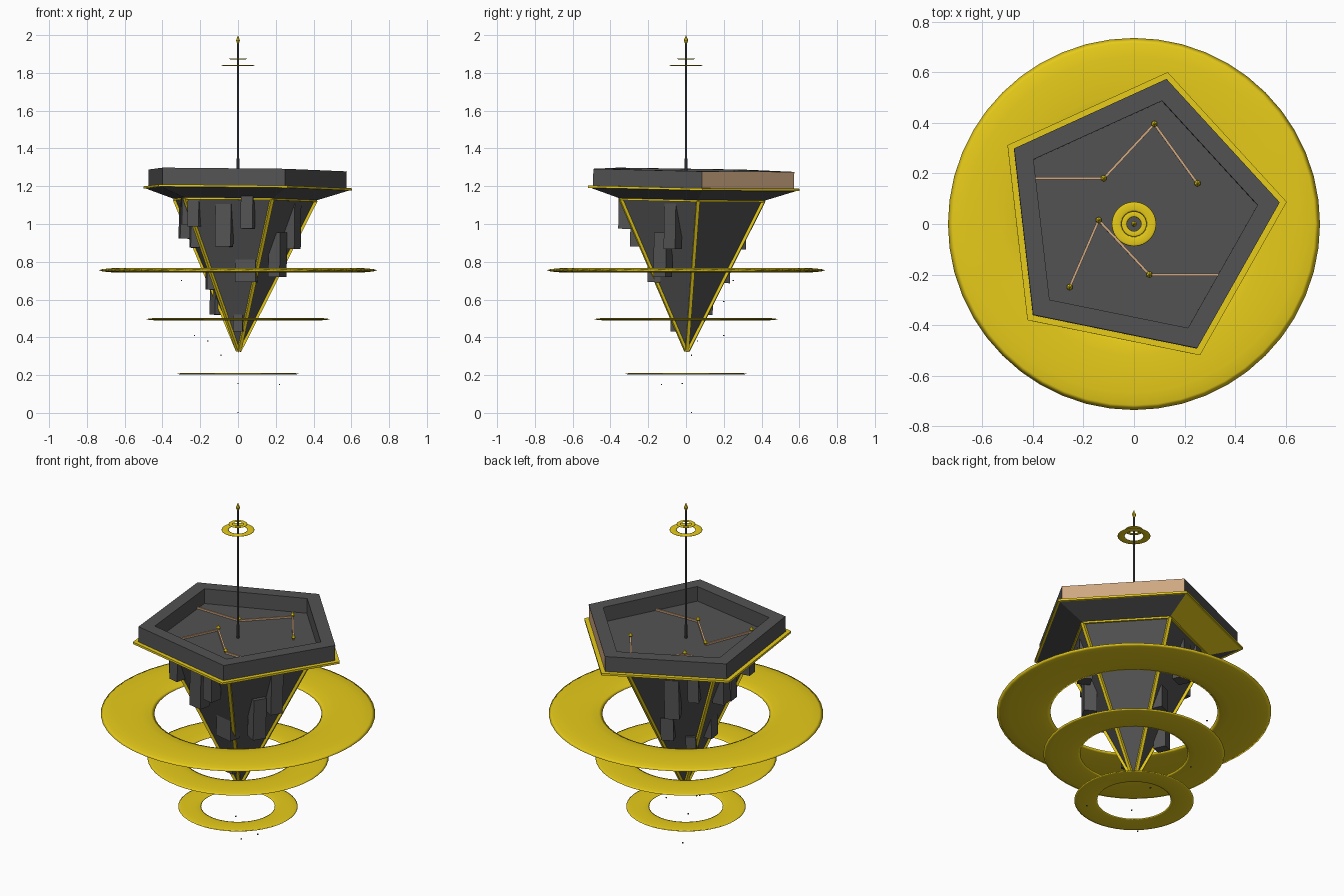
import bpy, bmesh, math
from mathutils import Matrix, Vector

if "Cube" in bpy.data.objects:
    bpy.data.objects.remove(bpy.data.objects["Cube"])


def mat(name, c):
    m = bpy.data.materials.new(name)
    m.diffuse_color = (*c, 1)
    m.use_nodes = True
    m.node_tree.nodes["Principled BSDF"].inputs["Base Color"].default_value = m.diffuse_color
    return m


GOLD = mat("gold", (0.80, 0.60, 0.01))
TAN = mat("tan", (0.62, 0.39, 0.22))
DARK = mat("dark_grey", (0.085, 0.085, 0.085))

# the whole platform leans very slightly
TILT = Matrix.Rotation(0.0128, 4, 'Y') @ Matrix.Rotation(-0.0168, 4, 'X')
A0 = math.radians(6.5)


def finish(bm, name, mats, tilt=True):
    if tilt:
        bm.transform(TILT)
    bmesh.ops.remove_doubles(bm, verts=bm.verts, dist=1e-5)
    bmesh.ops.recalc_face_normals(bm, faces=bm.faces)
    me = bpy.data.meshes.new(name)
    bm.to_mesh(me)
    bm.free()
    for m in mats:
        me.materials.append(m)
    ob = bpy.data.objects.new(name, me)
    bpy.context.collection.objects.link(ob)
    return ob


def corner(r, z, k):
    a = A0 + k * math.tau / 5
    return Vector((r * math.cos(a), r * math.sin(a), z))


def pent_loft(name, profile, mats, accent=None, closed=False):
    """Five-sided loft; accent = (profile step, side) that takes material 1."""
    bm = bmesh.new()
    rings = [[bm.verts.new(corner(r, z, k)) for k in range(5)] for r, z in profile]
    steps = len(rings) if closed else len(rings) - 1
    for i in range(steps):
        a, b = rings[i], rings[(i + 1) % len(rings)]
        for k in range(5):
            j = (k + 1) % 5
            f = bm.faces.new((a[k], a[j], b[j], b[k]))
            if accent == (i, k):
                f.material_index = 1
    if not closed:
        for ring in (rings[0], rings[-1]):
            bm.faces.new(ring)
    return finish(bm, name, mats)


def add_bar(bm, p, q, w):
    """Square bar from p to q."""
    p, q = Vector(p), Vector(q)
    d = q - p
    m = Matrix.Translation((p + q) / 2) @ d.to_track_quat('Z', 'Y').to_matrix().to_4x4()
    bmesh.ops.create_cube(bm, size=1, matrix=m @ Matrix.Diagonal((w, w, d.length, 1)))


def add_gem(bm, loc, r, h):
    """Small double-pointed crystal."""
    for s in (1, -1):
        m = Matrix.Translation(Vector(loc) + Vector((0, 0, s * h / 4)))
        bmesh.ops.create_cone(bm, segments=6, radius1=r if s > 0 else 0,
                              radius2=0 if s > 0 else r, depth=h / 2, matrix=m)


def flat_ring(name, inner, outer, z, thick):
    """Flattened torus."""
    bm = bmesh.new()
    n, m = 48, 12
    mid, half = (inner + outer) / 2, (outer - inner) / 2
    g = [[bm.verts.new(((mid + half * math.cos(b)) * math.cos(a),
                        (mid + half * math.cos(b)) * math.sin(a),
                        z + thick / 2 * math.sin(b)))
          for b in (math.tau * j / m for j in range(m))]
         for a in (math.tau * i / n for i in range(n))]
    for i in range(n):
        for j in range(m):
            f = bm.faces.new((g[i][j], g[(i + 1) % n][j],
                              g[(i + 1) % n][(j + 1) % m], g[i][(j + 1) % m]))
            f.smooth = True
    finish(bm, name, [GOLD], tilt=False)


# deck tray with raised rim, gold flange, sloped underside and spike
pent_loft("deck", [(0.563, 1.195), (0.563, 1.287), (0.475, 1.287), (0.475, 1.20)],
          [DARK, TAN], accent=(0, 0))
pent_loft("flange", [(0.592, 1.186), (0.592, 1.198), (0.55, 1.198), (0.55, 1.186)],
          [GOLD], closed=True)
pent_loft("underside", [(0.58, 1.187), (0.40, 1.13)], [DARK, GOLD], accent=(0, 1))
pent_loft("spike", [(0.40, 1.132), (0.0005, 0.32)], [DARK])

# gold trim along the spike edges
bm = bmesh.new()
for k in range(5):
    add_bar(bm, corner(0.40, 1.13, k), corner(0.004, 0.328, k), 0.018)
    add_bar(bm, corner(0.40, 1.13, k), corner(0.40, 1.13, k + 1), 0.014)
finish(bm, "edge_trim", [GOLD])

# hanging blocks: side angle, offset along side, distance out, z range, width
bm = bmesh.new()
for ang, t, out, z0, z1, w in [
        (258.5, -0.03, 0.29, 0.875, 1.10, 0.085), (258.5, 0.105, 0.33, 0.97, 1.15, 0.065),
        (258.5, 0.07, 0.17, 0.69, 0.86, 0.11), (258.5, -0.19, 0.30, 0.98, 1.12, 0.06),
        (258.5, 0.01, 0.06, 0.43, 0.52, 0.05), (330.5, -0.02, 0.25, 0.72, 0.955, 0.075),
        (330.5, 0.06, 0.29, 0.87, 1.12, 0.07), (114.5, 0.0, 0.29, 0.87, 1.10, 0.08),
        (114.5, 0.07, 0.14, 0.52, 0.70, 0.055), (114.5, -0.05, 0.18, 0.69, 0.82, 0.07),
        (114.5, 0.12, 0.30, 0.98, 1.12, 0.06), (186.5, 0.02, 0.155, 0.65, 0.86, 0.075),
        (186.5, 0.07, 0.25, 0.87, 1.10, 0.065), (186.5, 0.17, 0.31, 0.99, 1.14, 0.06),
        (186.5, -0.08, 0.29, 0.92, 1.12, 0.075)]:
    m = (Matrix.Rotation(math.radians(ang), 4, 'Z')
         @ Matrix.Translation((out - 0.01, t, (z0 + z1) / 2))
         @ Matrix.Diagonal((0.07, w, z1 - z0, 1)))
    bmesh.ops.create_cube(bm, size=1, matrix=m)
finish(bm, "hanging_blocks", [DARK])

# inlaid lines and crystals on the deck floor
Z = 1.205
lines, nodes = bmesh.new(), bmesh.new()
for path, gems in [
        ([(-0.39, 0.18), (-0.12, 0.18), (0.08, 0.395), (0.25, 0.16)], (1, 2, 3)),
        ([(-0.255, -0.25), (-0.14, 0.015), (0.06, -0.20), (0.335, -0.20)], (0, 1, 2))]:
    pts = [(x - 0.015, y - 0.02, Z) for x, y in path]
    for p, q in zip(pts, pts[1:]):
        add_bar(lines, p, q, 0.010)
    for i in gems:
        add_gem(nodes, (pts[i][0], pts[i][1], Z + 0.012), 0.013, 0.036)
finish(lines, "deck_lines", [TAN])
finish(nodes, "deck_crystals", [GOLD])

# mast and its tip
bm = bmesh.new()
bmesh.ops.create_cone(bm, cap_ends=True, segments=8, radius1=0.007, radius2=0.005, depth=0.77,
                      matrix=Matrix.Translation((0, 0, 1.585)))
finish(bm, "mast", [DARK], tilt=False)
bm = bmesh.new()
add_gem(bm, (0, 0, 1.972), 0.012, 0.056)
finish(bm, "mast_tip", [GOLD], tilt=False)

# floating rings
for name, inner, outer, z, thick in [
        ("large_ring", 0.447, 0.735, 0.755, 0.026), ("middle_ring", 0.288, 0.485, 0.496, 0.015),
        ("low_ring", 0.197, 0.32, 0.207, 0.010), ("mast_ring", 0.05, 0.088, 1.84, 0.006),
        ("mast_ring_small", 0.028, 0.05, 1.874, 0.004)]:
    flat_ring(name, inner, outer, z, thick)

# drifting specks below the spike
bm = bmesh.new()
for p in [(0, 0.03, 0.003), (0, -0.02, 0.155), (0.22, -0.13, 0.15), (-0.09, 0.03, 0.305),
          (-0.16, 0.06, 0.38), (-0.23, 0.2, 0.41), (-0.3, 0.25, 0.70), (-0.08, 0.2, 0.59)]:
    bmesh.ops.create_cube(bm, size=0.006, matrix=Matrix.Translation(p))
finish(bm, "specks", [DARK], tilt=False)
